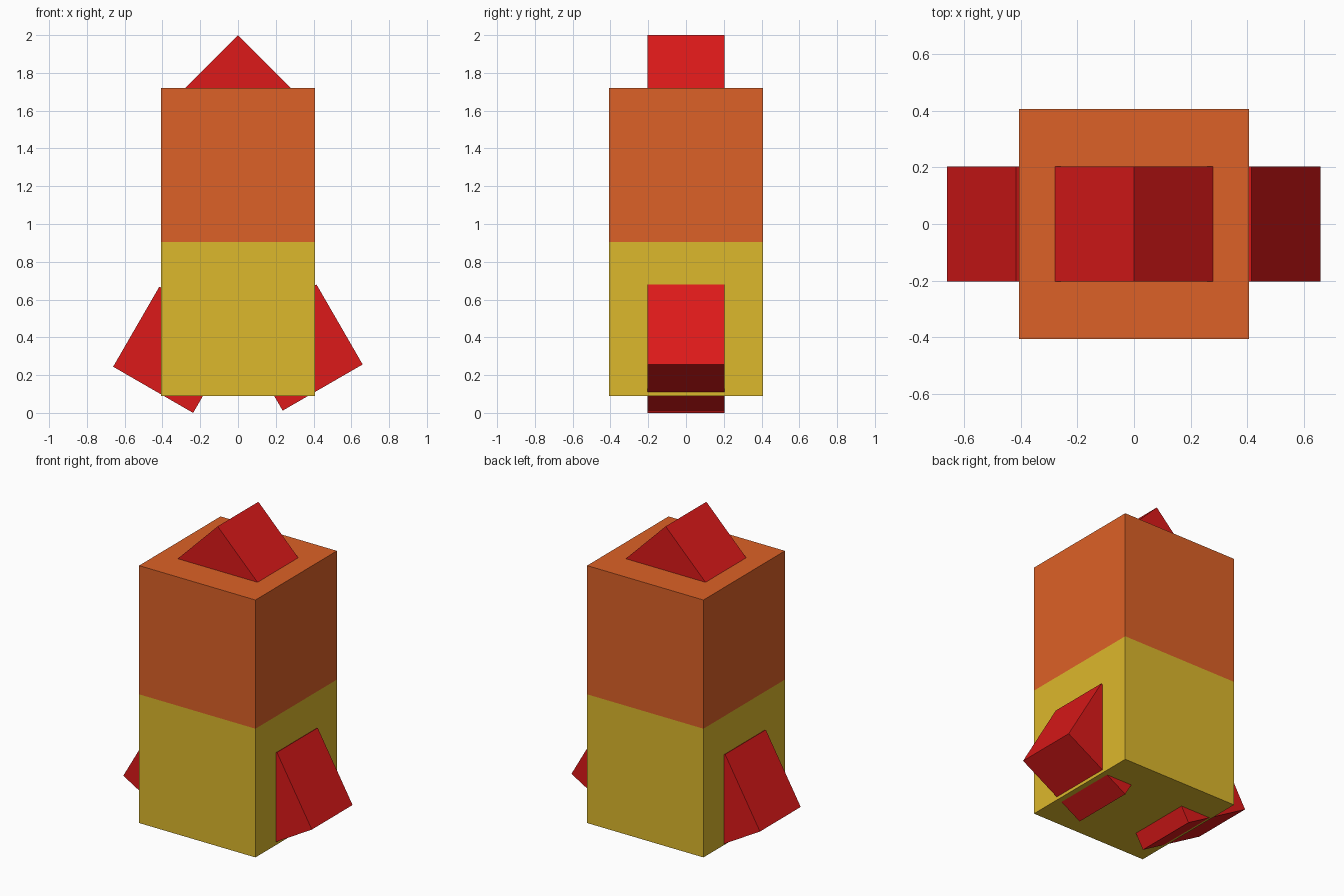
import bpy
import math

if "Cube" in bpy.data.objects:
    bpy.data.objects.remove(bpy.data.objects["Cube"])

SIDE = 0.815          # edge of the body cubes
FIN = 0.6 * SIDE      # square profile of nose and fins
FIN_DEPTH = 0.5 * SIDE
BASE = 0.0905         # underside of the body


def material(name, color):
    mat = bpy.data.materials.new(name)
    mat.diffuse_color = (*color, 1.0)
    mat.use_nodes = True
    mat.node_tree.nodes["Principled BSDF"].inputs["Base Color"].default_value = mat.diffuse_color
    return mat


def box(name, size, location, mat, tilt=0.0):
    bpy.ops.mesh.primitive_cube_add(size=1, location=location,
                                    rotation=(0, math.radians(tilt), 0))
    obj = bpy.context.object
    obj.name = name
    obj.scale = size
    obj.data.materials.append(mat)
    return obj


yellow = material("yellow", (0.72, 0.48, 0.025))
orange = material("orange", (0.72, 0.12, 0.02))
red = material("red", (0.72, 0.01, 0.01))

# Two stacked body cubes
box("lower_body", (SIDE,) * 3, (0, 0, BASE + SIDE / 2), yellow)
box("upper_body", (SIDE,) * 3, (0, 0, BASE + SIDE * 1.5), orange)

# Nose: block turned on its edge, half sunk into the upper body
fin_size = (FIN, FIN_DEPTH, FIN)
box("nose", fin_size, (0, 0, 2 - FIN / math.sqrt(2)), red, 45)

# Tilted side fins, the left one sitting slightly lower
box("right_fin", fin_size, (0.326, 0, 0.346), red, -30)
box("left_fin", fin_size, (-0.327, 0, 0.334), red, 30)
